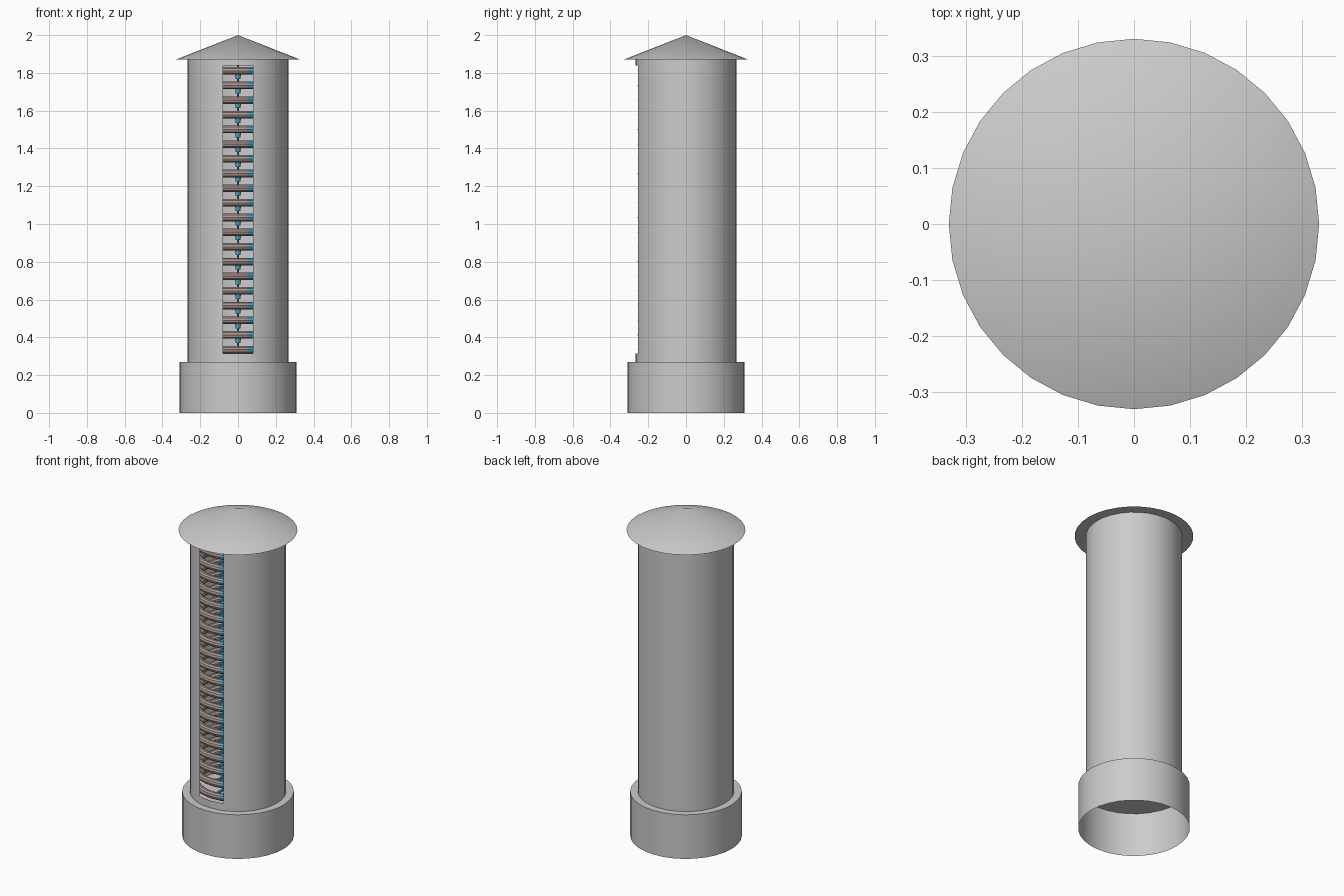
import bpy, bmesh, math
from math import sin, cos, pi, radians

if "Cube" in bpy.data.objects:
    bpy.data.objects.remove(bpy.data.objects["Cube"])

N = 32


def material(name, rgb):
    m = bpy.data.materials.new(name)
    m.diffuse_color = (*rgb, 1)
    m.use_nodes = True
    m.node_tree.nodes["Principled BSDF"].inputs["Base Color"].default_value = m.diffuse_color
    return m


BROWN = material("brown", (0.42, 0.31, 0.28))
BLUE = material("blue", (0.08, 0.40, 0.60))


def finish(bm, name, mats=()):
    me = bpy.data.meshes.new(name)
    bm.to_mesh(me)
    bm.free()
    for m in mats:
        me.materials.append(m)
    ob = bpy.data.objects.new(name, me)
    bpy.context.collection.objects.link(ob)
    bpy.context.view_layer.objects.active = ob
    for o in bpy.context.selected_objects:
        o.select_set(False)
    ob.select_set(True)
    bpy.ops.object.shade_smooth_by_angle(angle=radians(30))
    return ob


def revolve(name, profile):
    """Surface of revolution from (radius, z) points; radius 0 closes to a point."""
    bm = bmesh.new()
    rings = []
    for r, z in profile:
        if r == 0:
            rings.append([bm.verts.new((0, 0, z))] * N)
        else:
            rings.append([bm.verts.new((r * cos(2 * pi * i / N), r * sin(2 * pi * i / N), z))
                          for i in range(N)])
    for a, b in zip(rings, rings[1:]):
        for i in range(N):
            j = (i + 1) % N
            bm.faces.new(dict.fromkeys((a[i], a[j], b[j], b[i])))
    return finish(bm, name)


# base skirt, open underneath with a closed top
revolve("base", [(0.31, 0), (0.31, 0.27), (0, 0.27)])

# conical roof with flat underside
revolve("roof", [(0, 1.87), (0.33, 1.87), (0, 2.0)])

# tower wall with a tall slot at the front
R, SLOT = 0.267, 0.08
edge = math.asin(SLOT / R)
angles = sorted([2 * pi * i / N - pi for i in range(N)] + [edge, -edge])
levels = [0.27, 0.315, 1.84, 1.87]
bm = bmesh.new()
grid = [[bm.verts.new((R * sin(a), -R * cos(a), z)) for a in angles] for z in levels]
for k in range(3):
    for i in range(len(angles)):
        j = (i + 1) % len(angles)
        in_slot = j > 0 and abs((angles[i] + angles[j]) / 2) < edge
        if k == 1 and in_slot:
            continue
        bm.faces.new((grid[k][i], grid[k][j], grid[k + 1][j], grid[k + 1][i]))
finish(bm, "tower_wall")


def tube(bm, p, r1, r2, depth, axis_angle=None, sides=8):
    """Add a cone or cylinder, vertical or lying radially."""
    g = bmesh.ops.create_cone(bm, cap_ends=True, segments=sides, radius1=r1, radius2=r2, depth=depth)
    vs = g["verts"]
    if axis_angle is not None:
        for v in vs:
            x, y, z = v.co
            v.co = (z * cos(axis_angle) - y * sin(axis_angle),
                    z * sin(axis_angle) + y * cos(axis_angle), x)
    bmesh.ops.translate(bm, verts=vs, vec=p)


# one wheel: brown rim with a blue section, blue spokes and hub
MAJOR, MINOR, SIDES = 0.235, 0.021, 10
bm = bmesh.new()
rim = []
for i in range(N):
    a = 2 * pi * i / N
    ring = []
    for k in range(SIDES):
        t = 2 * pi * k / SIDES
        r = MAJOR + MINOR * cos(t)
        ring.append(bm.verts.new((r * sin(a), -r * cos(a), MINOR * sin(t))))
    rim.append(ring)
for i in range(N):
    j = (i + 1) % N
    for k in range(SIDES):
        m = (k + 1) % SIDES
        f = bm.faces.new((rim[i][k], rim[j][k], rim[j][m], rim[i][m]))
        f.material_index = 1 if i in (1, 2) else 0
rim_faces = set(bm.faces)
for s in range(6):
    a = radians(60 * s + 30)
    tube(bm, (0.115 * cos(a), 0.115 * sin(a), 0), 0.008, 0.008, 0.23, a)
tube(bm, (0, 0, -0.02), 0.012, 0.02, 0.045, None, 12)
for f in bm.faces:
    if f not in rim_faces:
        f.material_index = 1
bmesh.ops.recalc_face_normals(bm, faces=bm.faces[:])
wheel = finish(bm, "wheel_1", (BROWN, BLUE))
wheel.location.z = 0.335

# stack of identical wheels
for n in range(1, 20):
    w = bpy.data.objects.new(f"wheel_{n + 1}", wheel.data)
    w.location.z = 0.335 + n * 0.0777
    bpy.context.collection.objects.link(w)

# thin central pole
bm = bmesh.new()
tube(bm, (0, 0, 1.07), 0.004, 0.004, 1.6)
finish(bm, "center_pole", (BLUE,))
